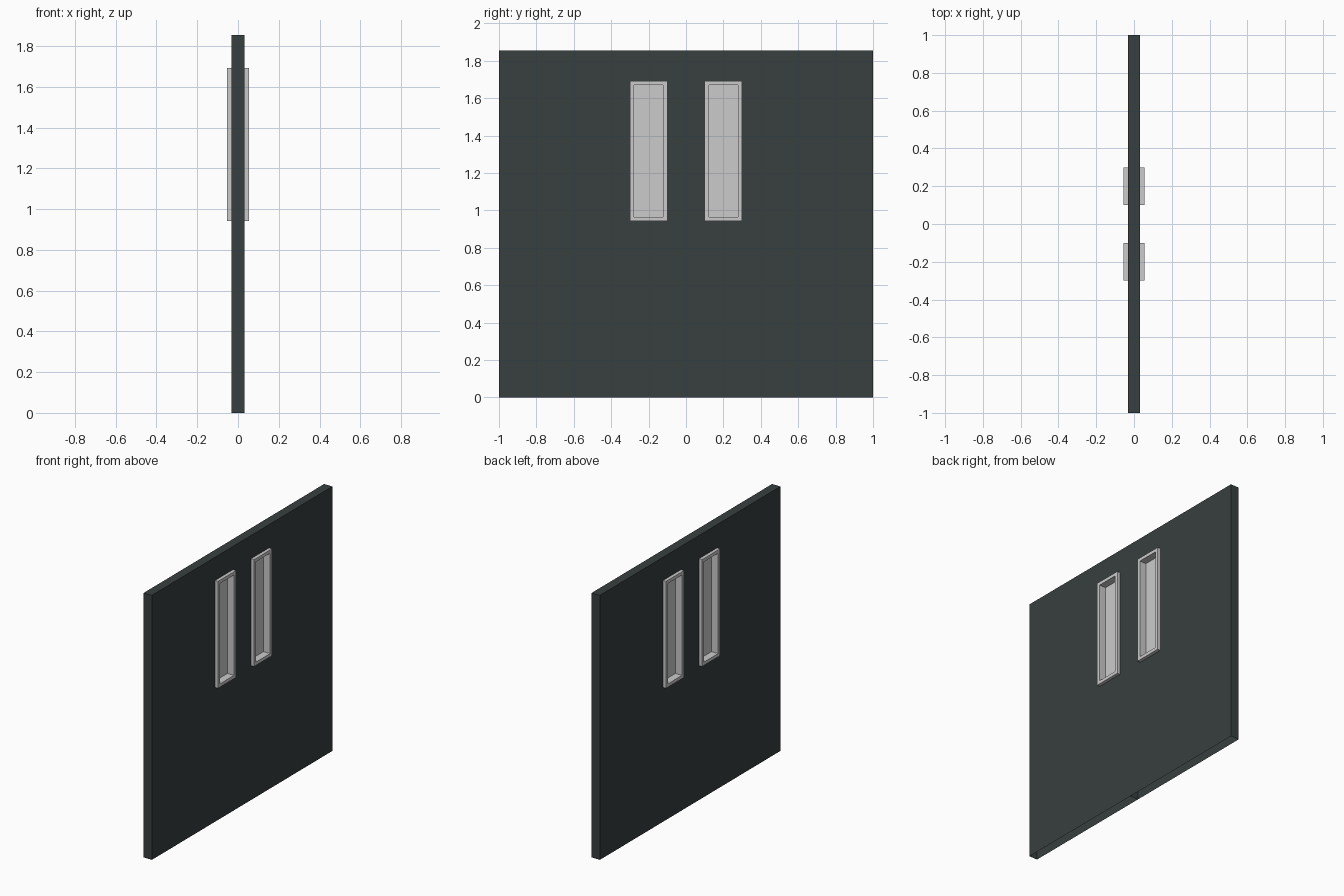
import bpy, bmesh

if "Cube" in bpy.data.objects:
    bpy.data.objects.remove(bpy.data.objects["Cube"])


def material(name, rgb):
    m = bpy.data.materials.new(name)
    m.diffuse_color = (*rgb, 1)
    m.use_nodes = True
    m.node_tree.nodes["Principled BSDF"].inputs["Base Color"].default_value = m.diffuse_color
    return m


DARK = material("dark green grey", (0.040, 0.050, 0.050))
LIGHT = material("light grey", (0.60, 0.60, 0.60))

T = 0.032                     # half thickness of the door
F = 0.055                     # half depth of the window frame
Y0, Y1, Z0, Z1 = 0.10, 0.30, 0.942, 1.692   # window frame outline
RIM = 0.023                   # frame width
TOP = 1.855


def finish(bm, name, mat, side):
    """Mirror to the wanted side and make an object."""
    for v in bm.verts:
        v.co.y *= side
    bmesh.ops.remove_doubles(bm, verts=bm.verts, dist=1e-5)
    bmesh.ops.recalc_face_normals(bm, faces=bm.faces)
    me = bpy.data.meshes.new(name)
    bm.to_mesh(me)
    bm.free()
    me.materials.append(mat)
    ob = bpy.data.objects.new(name, me)
    bpy.context.collection.objects.link(ob)


def quad(bm, *pts):
    bm.faces.new([bm.verts.new(p) for p in pts])


def grid_slab(ys, zs, half, bottom, inner):
    """Slab with the middle grid cell left open, as a window hole."""
    bm = bmesh.new()
    for i in range(3):
        for j in range(3):
            if i == 1 and j == 1:
                continue
            a, b, c, d = ys[i], ys[i + 1], zs[j], zs[j + 1]
            for x in (-half, half):
                quad(bm, (x, a, c), (x, b, c), (x, b, d), (x, a, d))
    h = half
    y_walls = [0, 3] + ([1, 2] if inner else [])
    z_walls = [3] + ([0] if bottom else []) + ([1, 2] if inner else [])
    for k in y_walls:
        for j in ([1] if k in (1, 2) else range(3)):
            y = ys[k]
            quad(bm, (-h, y, zs[j]), (h, y, zs[j]), (h, y, zs[j + 1]), (-h, y, zs[j + 1]))
    for k in z_walls:
        for i in ([1] if k in (1, 2) else range(3)):
            z = zs[k]
            quad(bm, (-h, ys[i], z), (h, ys[i], z), (h, ys[i + 1], z), (-h, ys[i + 1], z))
    return bm


for side, label in ((-1, "left"), (1, "right")):
    # Door leaf: hollow, open underneath
    leaf = grid_slab((0, Y0, Y1, 1), (0, Z0, Z1, TOP), T, False, False)
    finish(leaf, label + "_door_leaf", DARK, side)
    # Window frame standing proud on both faces
    frame = grid_slab((Y0, Y0 + RIM, Y1 - RIM, Y1),
                      (Z0, Z0 + RIM, Z1 - RIM, Z1), F, True, True)
    finish(frame, label + "_window_frame", LIGHT, side)
    # Recessed pane
    pane = bmesh.new()
    bmesh.ops.create_cube(pane, size=1)
    for v in pane.verts:
        v.co.x *= 0.008
        v.co.y = (Y0 + Y1) / 2 + v.co.y * (Y1 - Y0 - 2 * RIM)
        v.co.z = (Z0 + Z1) / 2 + v.co.z * (Z1 - Z0 - 2 * RIM)
    finish(pane, label + "_window_pane", LIGHT, side)
